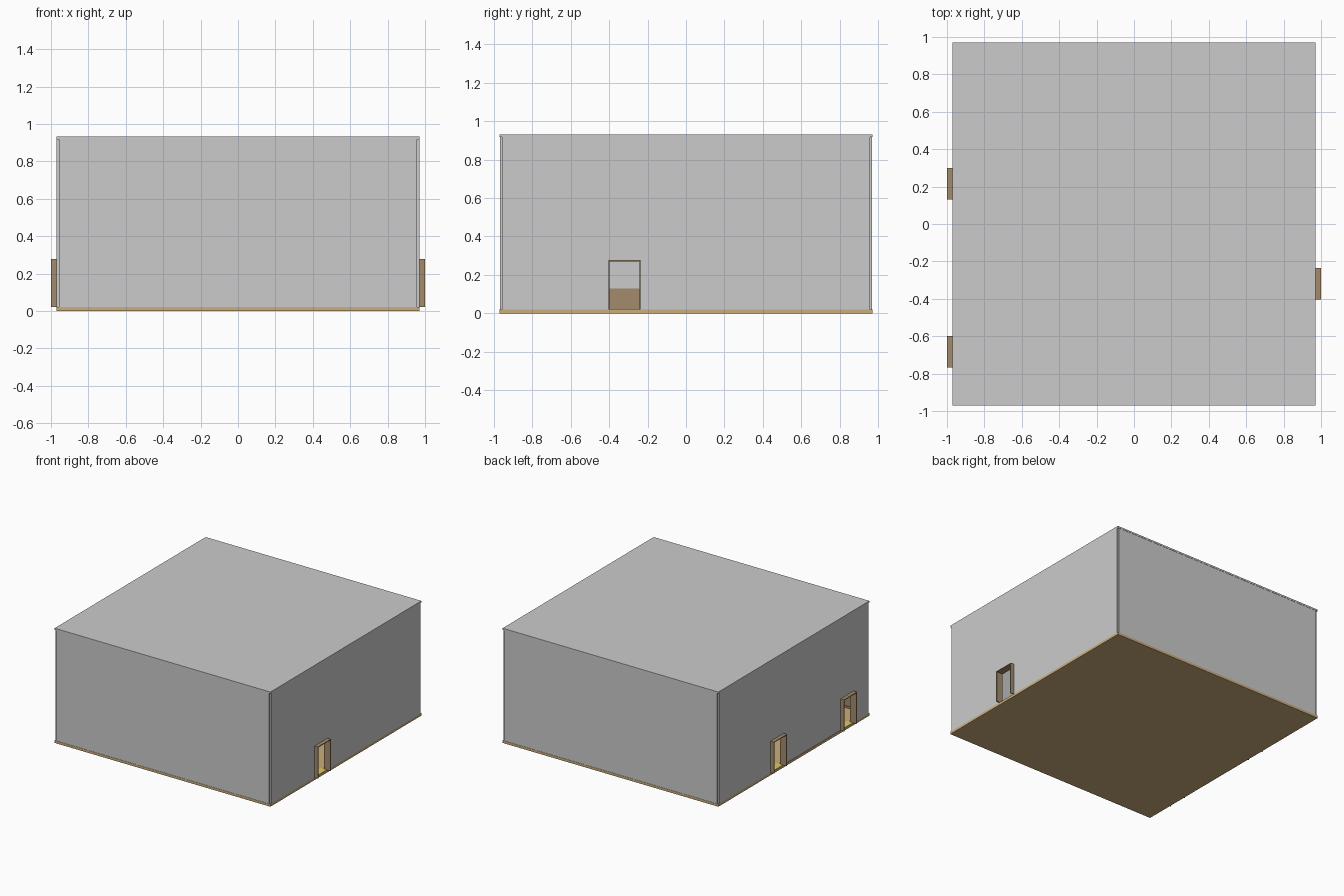
import bpy

if "Cube" in bpy.data.objects:
    bpy.data.objects.remove(bpy.data.objects["Cube"])


def material(name, color):
    m = bpy.data.materials.new(name)
    m.diffuse_color = (*color, 1)
    m.use_nodes = True
    m.node_tree.nodes["Principled BSDF"].inputs["Base Color"].default_value = m.diffuse_color
    return m


wood = material("brown wood", (0.36, 0.26, 0.15))
floor_tan = material("floor tan", (0.60, 0.42, 0.20))
yellow = material("yellow", (0.75, 0.58, 0.12))


def boxes(name, spans, mat=None):
    """One object made of boxes given as (x0, x1, y0, y1, z0, z1)."""
    verts, faces = [], []
    for x0, x1, y0, y1, z0, z1 in spans:
        x0, x1 = sorted((x0, x1))
        y0, y1 = sorted((y0, y1))
        n = len(verts)
        verts += [(x, y, z) for z in (z0, z1)
                  for x, y in ((x0, y0), (x1, y0), (x1, y1), (x0, y1))]
        faces += [[n + i for i in f] for f in
                  ((3, 2, 1, 0), (4, 5, 6, 7), (0, 1, 5, 4),
                   (1, 2, 6, 5), (2, 3, 7, 6), (3, 0, 4, 7))]
    mesh = bpy.data.meshes.new(name)
    mesh.from_pydata(verts, [], faces)
    ob = bpy.data.objects.new(name, mesh)
    bpy.context.collection.objects.link(ob)
    if mat:
        mesh.materials.append(mat)
    return ob


R = 0.97            # outer half width of the room
T = 0.012           # wall thickness
E = R - T           # inner face of the walls
F, C = 0.02, 0.918  # floor top and ceiling underside
H, W = 0.275, 0.13  # door top and wainscot top
HW = 0.084          # door half width
PANEL = 0.006       # wainscot thickness
doors = {"right": (1, [-0.32]), "left": (-1, [-0.684, 0.215])}

# floor and ceiling slabs
boxes("floor", [(-R, R, -R, R, 0, F)], floor_tan)
boxes("ceiling", [(-R, R, -R, R, C, 0.932)])

# front and back walls with wainscot and baseboard inside
for name, s in (("front", -1), ("back", 1)):
    boxes(name + "_wall", [(-E, E, s * E, s * (R - 0.002), F, C)])
    boxes(name + "_wainscot", [(-E, E, s * (E - PANEL), s * E, F, W)], wood)
    boxes(name + "_baseboard",
          [(-E, E, s * (E - 0.011), s * (E - PANEL), F, 0.035)], wood)

# side walls split around the doorways
for name, (s, ys) in doors.items():
    edges = [-E] + [y + d for y in ys for d in (-HW, HW)] + [E]
    solid = list(zip(edges[::2], edges[1::2]))
    wall = []
    for i, (a, b) in enumerate(solid):
        # the middle panel of the left wall sits slightly back
        out = R - 0.003 if 0 < i < len(solid) - 1 else R
        wall.append((s * E, s * out, a, b, F, C))
    wall += [(s * E, s * R, y - HW, y + HW, H, C) for y in ys]
    boxes(name + "_wall", wall)
    boxes(name + "_wainscot",
          [(s * (E - PANEL), s * E, a, b, F, W) for a, b in solid], wood)
    boxes(name + "_baseboard",
          [(s * (E - 0.011), s * (E - PANEL), a, b, F, 0.035)
           for a, b in solid], wood)

    # projecting door frames and thresholds
    for i, y in enumerate(ys):
        x0, x1, t = s * (E - 0.015), s * 1.0, 0.007
        boxes(f"{name}_door_frame_{i + 1}", [
            (x0, x1, y - HW, y - HW + t, F, H + 0.002),
            (x0, x1, y + HW - t, y + HW, F, H + 0.002),
            (x0, x1, y - HW + t, y + HW - t, H - 0.004, H + 0.002)], wood)
        boxes(f"{name}_threshold_{i + 1}",
              [(s * 0.91, s * (R - 0.001), y - HW + t, y + HW - t,
                F, F + 0.002)], yellow)
